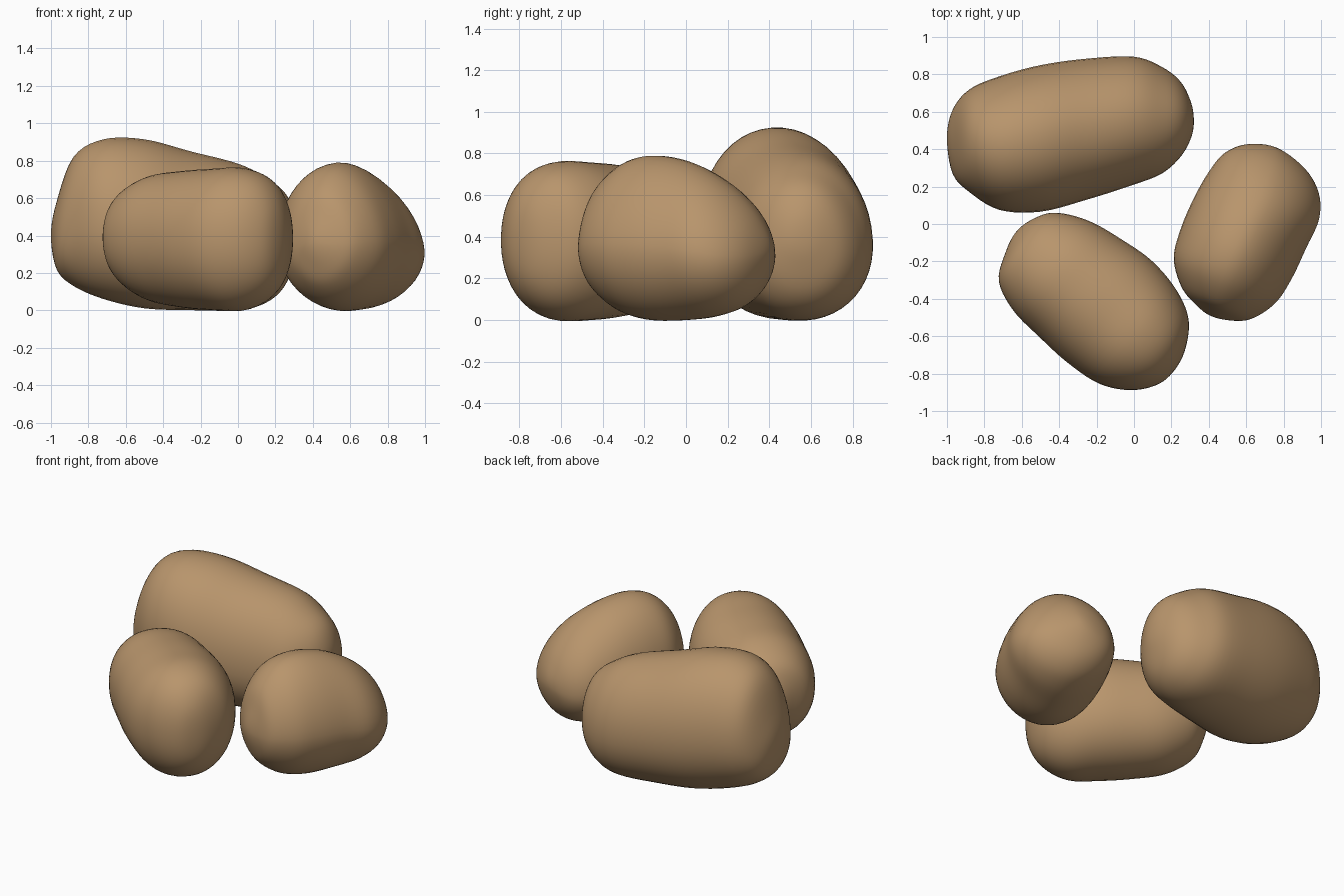
import bpy, bmesh, math
from mathutils import Vector, Matrix

if "Cube" in bpy.data.objects:
    bpy.data.objects.remove(bpy.data.objects["Cube"])

clay = bpy.data.materials.new("warm brown stone")
clay.diffuse_color = (0.48, 0.30, 0.15, 1)
clay.use_nodes = True
clay.node_tree.nodes["Principled BSDF"].inputs["Base Color"].default_value = clay.diffuse_color


def smooth_rows(rows, steps=5):
    """Catmull-Rom through rows; both ends are mirrored so the tips come out round."""
    swap = lambda r: (r[0], r[2], r[1], r[4], r[3])
    pts = [swap(rows[1])] + rows + [swap(rows[-2])]
    out = []
    for i in range(1, len(pts) - 2):
        for s in range(steps):
            t = s / steps
            w = (-.5*t + t*t - .5*t**3, 1 - 2.5*t*t + 1.5*t**3,
                 .5*t + 2*t*t - 1.5*t**3, -.5*t*t + .5*t**3)
            out.append([sum(w[k] * pts[i - 1 + k][c] for k in range(4)) for c in range(5)])
    return out[1:]


def boulder(name, origin, angle, rows, powers, mid=0.45, sides=48):
    """Loft along a flat axis. rows: (along, side min, side max, z min, z max).
    powers: section roundness for upper +side, upper -side, lower -side, lower +side."""
    M = Matrix.Translation((origin[0], origin[1], 0)) @ Matrix.Rotation(math.radians(angle), 4, 'Z')
    bm = bmesh.new()
    rings = []
    for u, v0, v1, z0, z1 in smooth_rows(rows):
        ring = []
        zc = z0 + (z1 - z0) * mid
        for k in range(sides):
            a = 2 * math.pi * (k + .5) / sides
            e = 2 / powers[int(4 * (k + .5) / sides)]
            c, s = math.cos(a), math.sin(a)
            v = (v0 + v1) / 2 + (v1 - v0) / 2 * math.copysign(abs(c) ** e, c)
            h = (z1 - zc) if s > 0 else (zc - z0)
            ring.append(bm.verts.new(M @ Vector((u, v, zc + h * math.copysign(abs(s) ** e, s)))))
        rings.append(ring)
    for a, b in zip(rings, rings[1:]):
        for k in range(sides):
            j = (k + 1) % sides
            bm.faces.new((a[k], a[j], b[j], b[k]))
    # round tips
    for ring, r in ((rings[0], rows[0]), (rings[-1], rows[-1])):
        tip = bm.verts.new(M @ Vector((r[0], r[1], r[3])))
        for k in range(sides):
            bm.faces.new((ring[k], ring[(k + 1) % sides], tip))
    bmesh.ops.recalc_face_normals(bm, faces=bm.faces)
    for f in bm.faces:
        f.smooth = True
    me = bpy.data.meshes.new(name)
    bm.to_mesh(me)
    bm.free()
    me.materials.append(clay)
    ob = bpy.data.objects.new(name, me)
    bpy.context.collection.objects.link(ob)


# large boulder at the back
boulder("back_boulder", (0, 0), 0, [
    (-1.0, .46, .46, .40, .40), (-.97, .27, .61, .22, .58), (-.88, .17, .72, .13, .82),
    (-.72, .075, .79, .06, .915), (-.5, .065, .85, .01, .915), (-.25, .13, .885, 0, .85),
    (0, .21, .895, 0, .785), (.15, .27, .84, .04, .71), (.25, .36, .76, .13, .63),
    (.305, .46, .65, .28, .52), (.32, .55, .55, .40, .40)], (2.0, 2.1, 2.1, 2.1))

# medium boulder at the front left
boulder("front_boulder", (-.2, -.4), -40, [
    (-.56, 0, 0, .39, .39), (-.53, -.13, .12, .25, .53), (-.46, -.265, .215, .14, .64),
    (-.3, -.335, .293, .05, .72), (-.1, -.354, .33, .015, .745), (.1, -.362, .346, 0, .757),
    (.3, -.34, .31, .0, .76), (.45, -.26, .23, .07, .70), (.54, -.15, .09, .2, .57),
    (.565, -.04, -.04, .39, .39)], (2.1, 2.1, 2.1, 2.1), .5)

# small boulder at the right
boulder("right_boulder", (.61, -.03), 67, [
    (-.503, 0, 0, .36, .36), (-.475, -.13, .11, .23, .50), (-.42, -.215, .21, .13, .64),
    (-.3, -.29, .305, .04, .75), (-.15, -.318, .333, 0, .79), (.03, -.325, .334, 0, .765),
    (.2, -.328, .315, .02, .69), (.33, -.27, .275, .07, .59), (.42, -.15, .18, .17, .47),
    (.463, .03, .03, .33, .33)], (2.0, 1.75, 1.9, 1.9), .44)
